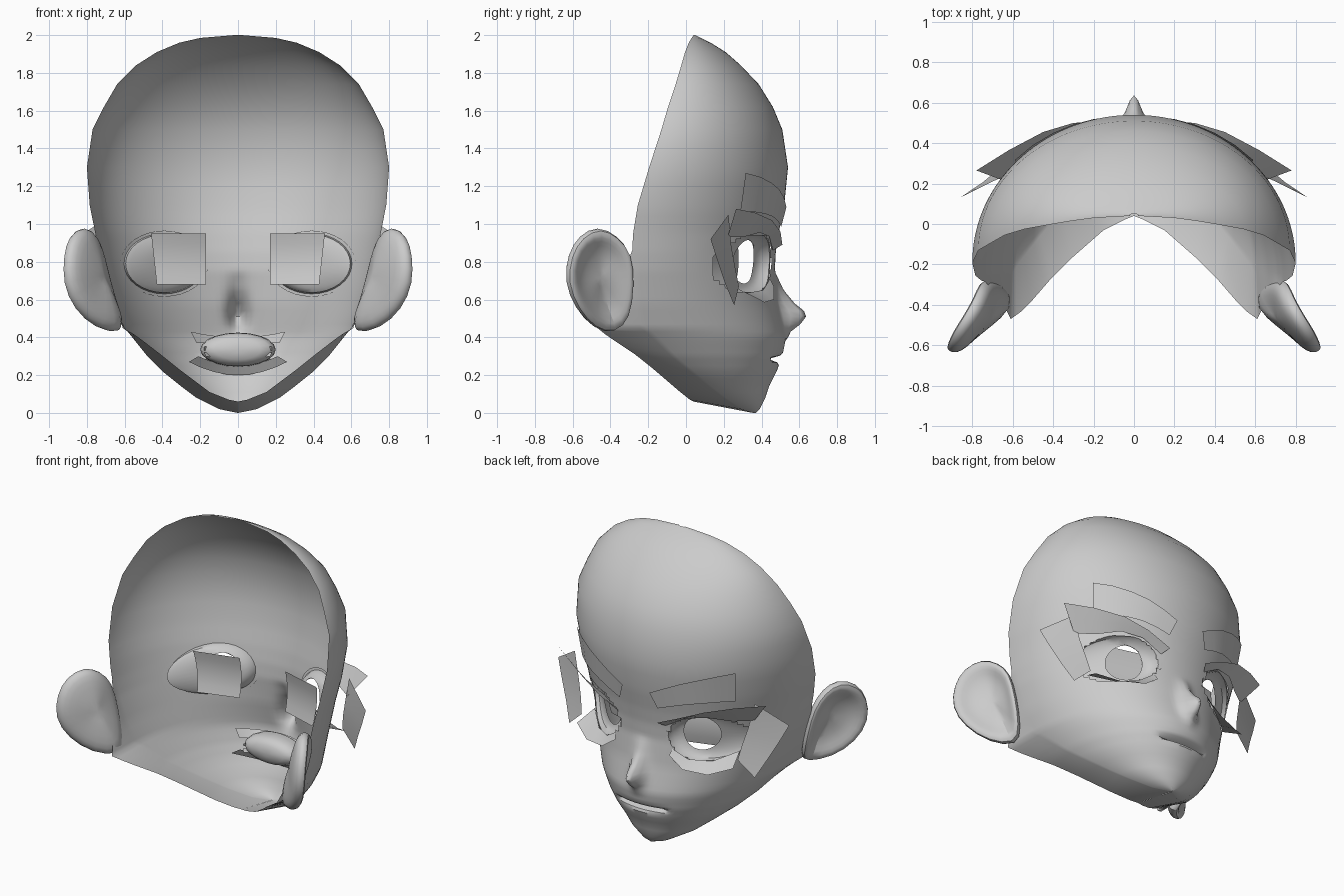
import bpy, math
from mathutils import Vector

if "Cube" in bpy.data.objects:
    bpy.data.objects.remove(bpy.data.objects["Cube"])


def table(rows, z):
    """Linear lookup in rows sorted by their first value."""
    if z <= rows[0][0]:
        return rows[0][1:]
    for a, b in zip(rows, rows[1:]):
        if z <= b[0]:
            f = (z - a[0]) / (b[0] - a[0])
            return [p + (q - p) * f for p, q in zip(a[1:], b[1:])]
    return rows[-1][1:]


def build(name, verts, faces, subsurf=0, mirror=True, angle=40):
    me = bpy.data.meshes.new(name)
    me.from_pydata([tuple(v) for v in verts], [], faces)
    me.update()
    ob = bpy.data.objects.new(name, me)
    bpy.context.collection.objects.link(ob)
    bpy.ops.object.select_all(action='DESELECT')
    ob.select_set(True)
    bpy.context.view_layer.objects.active = ob
    bpy.ops.object.shade_smooth_by_angle(angle=math.radians(angle))
    if mirror:
        ob.modifiers.new("Mirror", 'MIRROR').merge_threshold = 0.0005
    if subsurf:
        s = ob.modifiers.new("Smooth", 'SUBSURF')
        s.levels = s.render_levels = subsurf
    return ob


def loft(rows, closed=False):
    """Join equal-length rows of points into quads."""
    n = len(rows[0])
    verts = [p for r in rows for p in r]
    faces = []
    for i in range(len(rows) - 1):
        for j in range(n if closed else n - 1):
            k = (j + 1) % n
            faces.append((i * n + j, i * n + k, (i + 1) * n + k, (i + 1) * n + j))
    return verts, faces


# Head slices: z, half width, y at the side, y at the centre
SLICE = [(0, .001, .355, .37), (.02, .1, .29, .39), (.08, .22, .2, .42), (.14, .3, .12, .44),
         (.22, .4, .02, .48), (.3, .48, -.08, .51), (.4, .56, -.18, .53), (.45, .6, -.24, .52),
         (.58, .655, -.27, .49), (.75, .71, -.28, .47), (.85, .735, -.28, .475),
         (.95, .755, -.275, .49), (1.1, .785, -.25, .52), (1.3, .8, -.19, .54), (1.5, .77, -.125, .51),
         (1.62, .71, -.09, .46), (1.74, .64, -.05, .385), (1.84, .54, -.02, .29),
         (1.91, .43, .0, .21), (1.96, .31, .02, .13), (1.985, .2, .035, .08), (2, .02, .045, .05)]
# Open back edge below the ears: z, then x, y, z of the edge
NECK = [(0, 0, .04, .06), (.02, .05, .02, .07), (.08, .15, -.03, .11), (.22, .31, -.17, .23),
        (.3, .41, -.27, .31), (.4, .54, -.42, .41), (.45, .61, -.47, .45), (.55, .64, -.41, .55),
        (.7, .685, -.33, .7), (.85, .735, -.29, .85)]
NOSE = [(.38, 0), (.43, .03), (.47, .09), (.51, .13), (.54, .125), (.58, .085), (.65, .035), (.75, 0)]
EX, EZ, RX, RZ = .39, .79, .22, .165          # eye centre and radii


def skin(x, z):
    w, ys, yc = table(SLICE, z)
    y = ys + (yc - ys) * math.sqrt(max(0, 1 - (x / w) ** 2))
    y += table(NOSE, z)[0] * math.exp(-(x / .045) ** 2)
    if abs(x) < .2:                            # mouth slit
        y -= .07 * (1 - (x / .2) ** 2) * max(0, 1 - abs(z - .285) / .022)
    return y


# Face shell, open at the back and at the neck
zs = [0, .02, .05, .08, .11, .14, .18, .22, .25, .267, .285, .303, .32, .35, .38, .41, .43, .45, .47,
      .49, .51, .54, .58, .615]
zs += [.64 + .02 * i for i in range(18)]
zs += [1.04, 1.1, 1.2, 1.3, 1.4, 1.5, 1.62, 1.74, 1.84, 1.91, 1.96, 1.985, 2]
rows, N = [], 34
for z in zs:
    w = table(SLICE, z)[0]
    row = []
    for k in range(N + 1):
        x = w * math.sin(math.pi / 2 * (k / N) ** 1.1)
        row.append((x, skin(x, z), z))
    row.append(tuple(table(NECK, z)) if z < .85 else (w, table(SLICE, z)[1] - .005, z))
    rows.append(row)
verts, faces = loft(rows)


def in_eye(f):
    x = sum(verts[i][0] for i in f) / 4
    z = sum(verts[i][2] for i in f) / 4
    return ((x - EX) / RX) ** 2 + ((z - EZ) / RZ) ** 2 < .93


build("face_shell", verts, [f for f in faces if not in_eye(f)], angle=35)

# Eye sockets and whites with a round opening for the iris
rings = []
for r, d in [(1.06, .008), (.97, .008), (.93, .05), (.8, .07), (0, .075)]:
    ring = []
    for k in range(32):
        c, s = math.cos(2 * math.pi * k / 32), math.sin(2 * math.pi * k / 32)
        x, z = EX + RX * r * c, EZ + RZ * r * s
        if r == 0:
            x, z = .335 + .1 * c, .8 + .115 * s
        ring.append((x, skin(x, z) - d, z))
    rings.append(ring)
build("eye_white", *loft(rings, True))

# Curved iris panels behind the whites
rows = []
for i in range(6):
    f = i / 5
    rows.append([(.17 + (.26 + .03 * f) * u, .28 - .08 * u - .02 * (2 * f - 1) ** 2, .68 + .27 * f)
                 for u in (0, .25, .5, .75, 1)])
build("iris_panel", *loft(rows))


def strip(name, a, b):
    mid = [tuple((Vector(p) + Vector(q)) / 2) for p, q in zip(a, b)]
    build(name, *loft([a, mid, b]))


def on_skin(points, lift):
    return [(x, skin(x, z) + lift, z) for x, z in points]


# Floating eyebrows and lashes
strip("eyebrow",
      on_skin([(.1, 1.09), (.2, 1.14), (.3, 1.185), (.4, 1.22), (.5, 1.25), (.59, 1.27)], .02),
      on_skin([(.14, .985), (.23, 1.015), (.32, 1.04), (.41, 1.055), (.5, 1.065), (.57, 1.065)], .02))
strip("upper_lash",
      [(.14, .51, .89), (.3, .5, .96), (.45, .455, 1.02), (.62, .365, 1.06), (.78, .265, 1.08)],
      [(.17, .46, .86), (.3, .44, .935), (.43, .39, .955), (.55, .3, .93), (.66, .22, .93)])
strip("outer_lash",
      [(.67, .225, 1.05), (.63, .24, .88), (.6, .26, .77), (.58, .28, .67)],
      [(.86, .13, .92), (.81, .165, .81), (.75, .205, .69), (.69, .255, .57)])
strip("lower_lash",
      on_skin([(.21, .71), (.3, .65), (.42, .635), (.54, .69)], .005),
      [(.2, .465, .67), (.3, .465, .6), (.45, .415, .585), (.58, .33, .63)])

# Ears: outline, then bowl on the outer side and rounded back
outline = [Vector(p) for p in [
    (.74, -.29, .85), (.77, -.37, .94), (.82, -.46, .99), (.885, -.56, .94), (.91, -.62, .84),
    (.915, -.64, .69), (.855, -.58, .55), (.74, -.49, .445), (.61, -.38, .42), (.65, -.3, .5), (.7, -.28, .68)]]
mid = Vector((.765, -.44, .71))
n = Vector((.82, .5, -.22)).normalized()
rings = [[mid + (p - mid) * s + n * d for p in outline]
         for s, d in [(.12, -.02), (.45, -.015), (.68, .005), (.85, .03), (1, .025), (1.02, -.015),
                      (.9, -.045), (.6, -.06), (.15, -.07)]]
verts, faces = loft(rings, True)
m = len(outline)
faces += [tuple(range(m))[::-1], tuple(range(len(verts) - m, len(verts)))]
build("ear", verts, faces, subsurf=1, angle=60)

# Mouth bag behind the lips
rings = []
for s, y in [(.95, .44), (1, .4), (.97, .36), (.85, .33), (.6, .31), (.2, .3), (0, .3)]:
    ring = []
    for k in range(20):
        x = .2 * s * math.cos(2 * math.pi * k / 20)
        ring.append((x, y - .3 * x * x, .335 + .09 * s * math.sin(2 * math.pi * k / 20)))
    rings.append(ring)
build("mouth_bag", *loft(rings, True), mirror=False)


# Teeth and lip flaps
def arc(w, y, z, bend, lift):
    return [(w * u / 4, y - bend * (u / 4) ** 2, z + lift * (u / 4) ** 2) for u in range(5)]


build("upper_teeth", *loft([arc(.18, .41, .36, .1, -.01), arc(.18, .42, .33, .1, 0)]))
build("lower_teeth", *loft([arc(.18, .41, .31, .1, .01), arc(.17, .4, .28, .1, .02)]))
build("upper_lip_flap", *loft([arc(.25, .48, .4, .15, .03), arc(.22, .43, .37, .1, 0)]))
build("lower_lip_flap", *loft([arc(.26, .45, .2, .15, .07), arc(.21, .42, .25, .1, .05)]))
